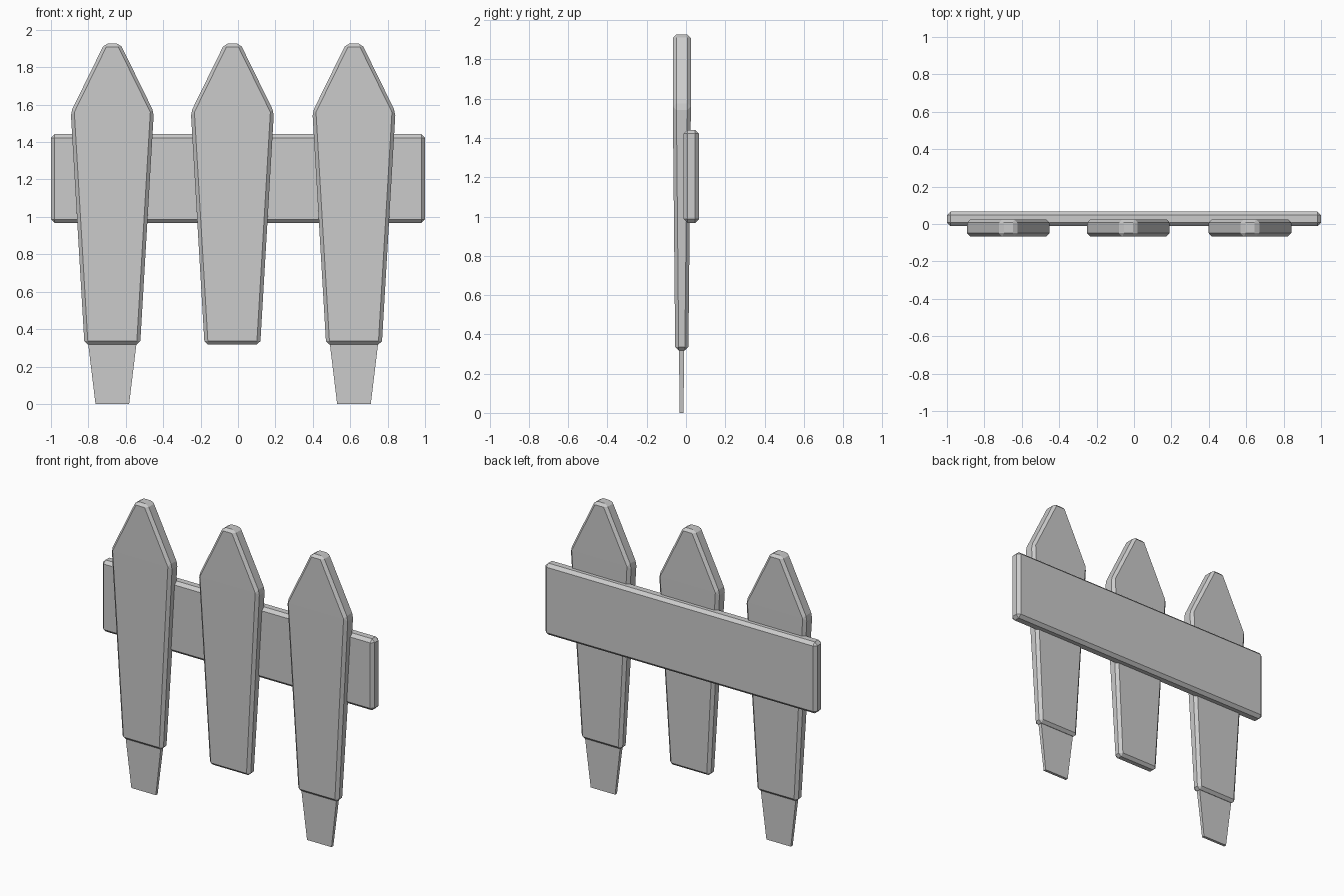
import bpy, bmesh

if "Cube" in bpy.data.objects:
    bpy.data.objects.remove(bpy.data.objects["Cube"])

def build(name, rows, bevel=0.0):
    """Stack rectangular sections (half width, z, y front, y back) into a board."""
    bm = bmesh.new()
    rings = [[bm.verts.new(p) for p in ((-w, f, z), (w, f, z), (w, b, z), (-w, b, z))]
             for w, z, f, b in rows]
    for lo, hi in zip(rings, rings[1:]):
        for i in range(4):
            j = (i + 1) % 4
            bm.faces.new((lo[i], lo[j], hi[j], hi[i]))
    bm.faces.new(rings[0][::-1])
    bm.faces.new(rings[-1])
    bmesh.ops.recalc_face_normals(bm, faces=bm.faces[:])
    mesh = bpy.data.meshes.new(name)
    bm.to_mesh(mesh)
    bm.free()
    obj = bpy.data.objects.new(name, mesh)
    bpy.context.collection.objects.link(obj)
    if bevel:
        mod = obj.modifiers.new("chamfer", 'BEVEL')
        mod.width = bevel
        mod.segments = 1
        mod.limit_method = 'ANGLE'
        mod.angle_limit = 0.2
    return obj

# Horizontal rail behind the pickets
build("rail", [(1.0, 0.967, -0.012, 0.067), (1.0, 1.442, -0.012, 0.067)], 0.02)

# Tapered pointed pickets
PICKET = [(0.149, 0.318, -0.055, 0.012),
          (0.222, 1.56, -0.067, 0.025),
          (0.042, 1.927, -0.067, 0.025)]
# Thin stakes under the outer pickets
STAKE = [(0.09, 0.0, -0.032, -0.013),
         (0.13, 0.33, -0.036, -0.009)]

for side, x, staked in (("left", -0.672, True), ("middle", -0.03, False), ("right", 0.62, True)):
    build(side + "_picket", PICKET, 0.018).location.x = x
    if staked:
        build(side + "_stake", STAKE).location.x = x
